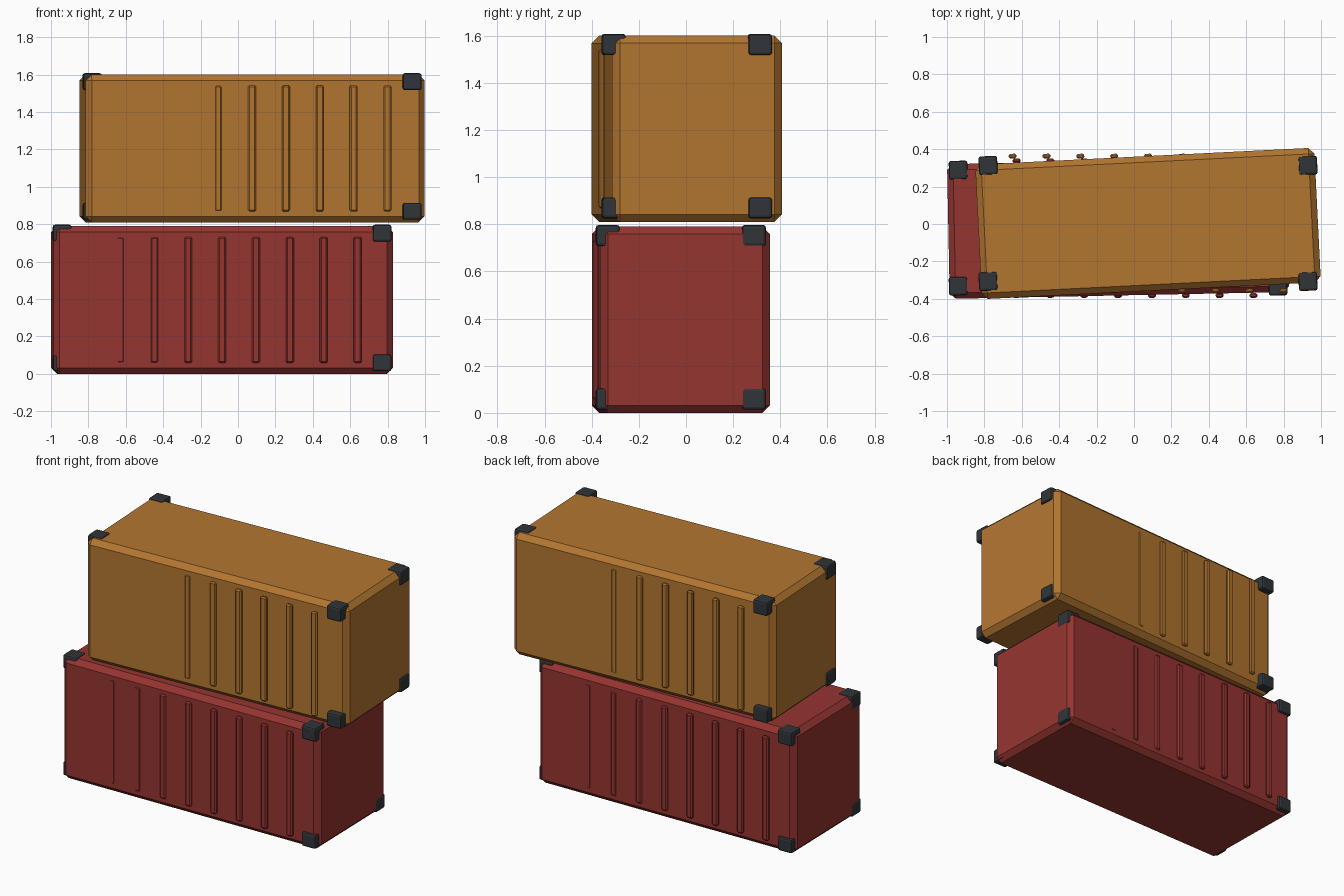
import bpy, bmesh
from mathutils import Matrix

if "Cube" in bpy.data.objects:
    bpy.data.objects.remove(bpy.data.objects["Cube"])


def material(name, rgb):
    m = bpy.data.materials.new(name)
    m.diffuse_color = (*rgb, 1)
    m.use_nodes = True
    m.node_tree.nodes["Principled BSDF"].inputs["Base Color"].default_value = m.diffuse_color
    return m


def box(name, size, loc, rot, bevel, segments, mat):
    """Box with bevelled edges, turned about z."""
    bm = bmesh.new()
    bmesh.ops.create_cube(bm, size=1, matrix=Matrix.Diagonal((*size, 1)))
    bmesh.ops.bevel(bm, geom=bm.edges[:], offset=bevel, segments=segments,
                    profile=0.5, affect='EDGES')
    me = bpy.data.meshes.new(name)
    bm.to_mesh(me)
    bm.free()
    me.materials.append(mat)
    ob = bpy.data.objects.new(name, me)
    ob.location = loc
    ob.rotation_euler.z = rot
    bpy.context.collection.objects.link(ob)
    return ob


orange = material("orange_paint", (0.45, 0.18, 0.03))
red = material("red_paint", (0.30, 0.035, 0.03))
steel = material("dark_steel", (0.03, 0.035, 0.04))


def container(label, centre, angle, paint):
    cx, cy, cz = centre
    # Main body, twisted slightly against its fittings
    box(label + "_body", (1.815, 0.72, 0.79), centre, angle, 0.032, 1, paint)
    for side in (-1, 1):
        # Vertical ribs along the long sides
        for k in range(-4, 5):
            box(label + "_side_rib", (0.042, 0.025, 0.675),
                (cx + k * 0.181, cy + side * 0.36, cz), angle, 0.008, 1, paint)
        # Corner castings, top and bottom
        for end in (-1, 1):
            for dz in (-0.336, 0.357):
                box(label + "_corner_casting", (0.1, 0.1, 0.09),
                    (cx + end * 0.855, cy + side * 0.31, cz + dz),
                    angle, 0.012, 2, steel)


container("lower_container", (-0.085, -0.022, 0.395), 0.02, red)
container("upper_container", (0.075, 0.003, 1.205), 0.05, orange)
